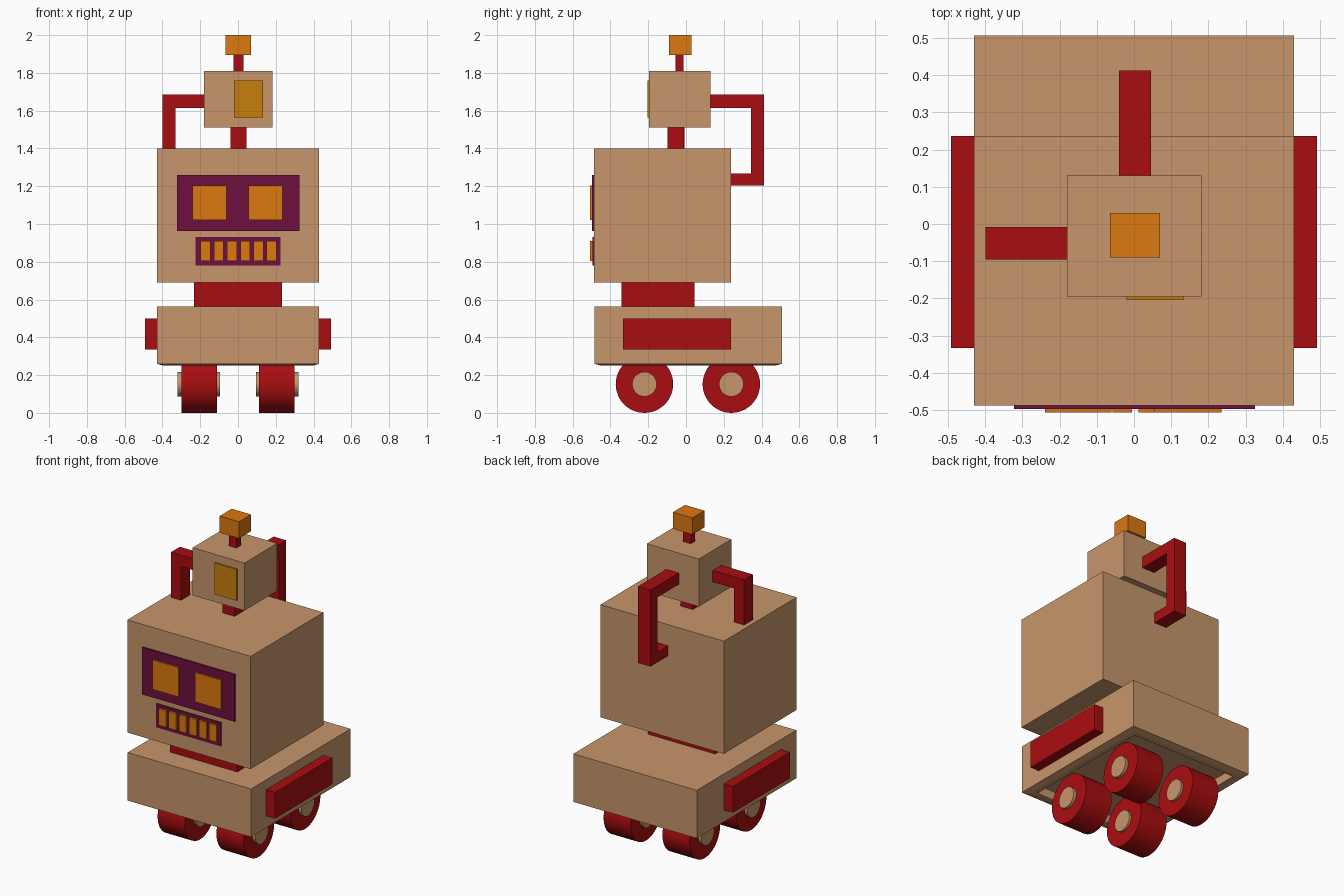
import bpy, bmesh, math
from mathutils import Vector

if "Cube" in bpy.data.objects:
    bpy.data.objects.remove(bpy.data.objects["Cube"])


def material(name, rgb):
    m = bpy.data.materials.new(name)
    m.diffuse_color = (*rgb, 1)
    m.use_nodes = True
    m.node_tree.nodes["Principled BSDF"].inputs["Base Color"].default_value = m.diffuse_color
    return m


TAN = material("tan", (0.58, 0.305, 0.147))
RED = material("red", (0.40, 0.004, 0.005))
PURPLE = material("purple", (0.156, 0.005, 0.047))
ORANGE = material("orange", (0.716, 0.188, 0.005))
GOLD = material("gold", (0.584, 0.212, 0.004))


def finish(name, bm, mat):
    bmesh.ops.recalc_face_normals(bm, faces=bm.faces)
    me = bpy.data.meshes.new(name)
    bm.to_mesh(me)
    bm.free()
    me.materials.append(mat)
    ob = bpy.data.objects.new(name, me)
    bpy.context.collection.objects.link(ob)
    return ob


def box_bm(x, y, z):
    bm = bmesh.new()
    bmesh.ops.create_cube(bm, size=1)
    for v in bm.verts:
        v.co = Vector([(r[0] + r[1]) / 2 + c * (r[1] - r[0])
                       for c, r in zip(v.co, (x, y, z))])
    return bm


def box(name, x, y, z, mat):
    return finish(name, box_bm(x, y, z), mat)


def extrude_profile(name, points, direction, mat):
    bm = bmesh.new()
    face = bm.faces.new([bm.verts.new(p) for p in points])
    new = bmesh.ops.extrude_face_region(bm, geom=[face])["geom"]
    bmesh.ops.translate(bm, vec=direction,
                        verts=[g for g in new if isinstance(g, bmesh.types.BMVert)])
    bm.normal_update()
    # keep the starting cap closed
    edges = [e for e in bm.edges if e.is_boundary]
    if edges:
        bmesh.ops.holes_fill(bm, edges=edges)
    return finish(name, bm, mat)


def cylinder(name, x0, x1, y, z, r, mat):
    bpy.ops.mesh.primitive_cylinder_add(
        vertices=48, radius=r, depth=x1 - x0,
        location=((x0 + x1) / 2, y, z), rotation=(0, math.pi / 2, 0))
    ob = bpy.context.object
    ob.name = name
    ob.data.materials.append(mat)
    bpy.ops.object.shade_smooth_by_angle(angle=math.radians(35))


# Base: box with a small lip and a recessed underside
bm = box_bm((-0.43, 0.43), (-0.485, 0.507), (0.26, 0.563))
bm.normal_update()
bottom = min(bm.faces, key=lambda f: f.normal.z)
for inset, lift in ((0.05, -0.01), (0.04, 0.055)):
    bmesh.ops.inset_region(bm, faces=[bottom], thickness=inset)
    if lift < 0:
        bmesh.ops.translate(bm, verts=bottom.verts, vec=(0, 0, lift))
    else:
        ext = bmesh.ops.extrude_discrete_faces(bm, faces=[bottom])["faces"][0]
        bmesh.ops.translate(bm, verts=ext.verts, vec=(0, 0, lift))
finish("base", bm, TAN)

# Wheels, hubs and side bumpers
for side, s in (("left", -1), ("right", 1)):
    for end, y in (("front", -0.22), ("rear", 0.24)):
        t = sorted((0.11 * s, 0.30 * s))
        h = sorted((0.095 * s, 0.32 * s))
        cylinder(f"{end}_{side}_wheel", *t, y, 0.152, 0.152, RED)
        cylinder(f"{end}_{side}_hub", *h, y, 0.152, 0.065, TAN)
    box(f"{side}_bumper", sorted((0.42 * s, 0.492 * s)), (-0.333, 0.237), (0.335, 0.50), RED)

# Waist, body, neck and head
box("waist", (-0.234, 0.234), (-0.342, 0.045), (0.56, 0.695), RED)
box("body", (-0.43, 0.43), (-0.488, 0.237), (0.69, 1.40), TAN)
box("neck", (-0.04, 0.045), (-0.098, -0.01), (1.395, 1.515), RED)
box("head", (-0.18, 0.182), (-0.195, 0.13), (1.51, 1.81), TAN)
box("head_eye", (-0.02, 0.133), (-0.205, -0.19), (1.563, 1.76), GOLD)

# Antenna
box("antenna_stem", (-0.025, 0.028), (-0.056, -0.012), (1.805, 1.90), RED)
box("antenna_tip", (-0.065, 0.07), (-0.09, 0.03), (1.895, 2.0), ORANGE)

# Square pipes joining head and body
side_pipe = [(-0.175, 1.685), (-0.40, 1.685), (-0.40, 1.395),
             (-0.33, 1.395), (-0.33, 1.613), (-0.175, 1.613)]
extrude_profile("side_pipe", [(x, -0.096, z) for x, z in side_pipe], (0, 0.088, 0), RED)
back_pipe = [(0.125, 1.685), (0.413, 1.685), (0.413, 1.203), (0.23, 1.203),
             (0.23, 1.267), (0.343, 1.267), (0.343, 1.613), (0.125, 1.613)]
extrude_profile("back_pipe", [(-0.041, y, z) for y, z in back_pipe], (0.087, 0, 0), RED)

# Face panels with lit windows
box("upper_panel", (-0.323, 0.325), (-0.497, -0.48), (0.963, 1.26), PURPLE)
box("left_window", (-0.24, -0.06), (-0.507, -0.49), (1.02, 1.205), ORANGE)
box("right_window", (0.055, 0.235), (-0.507, -0.49), (1.02, 1.205), ORANGE)
box("lower_panel", (-0.226, 0.226), (-0.494, -0.48), (0.78, 0.93), PURPLE)
for i in range(6):
    x = -0.172 + i * 0.07
    box(f"lower_window_{i + 1}", (x - 0.026, x + 0.026), (-0.507, -0.485), (0.805, 0.91), ORANGE)
